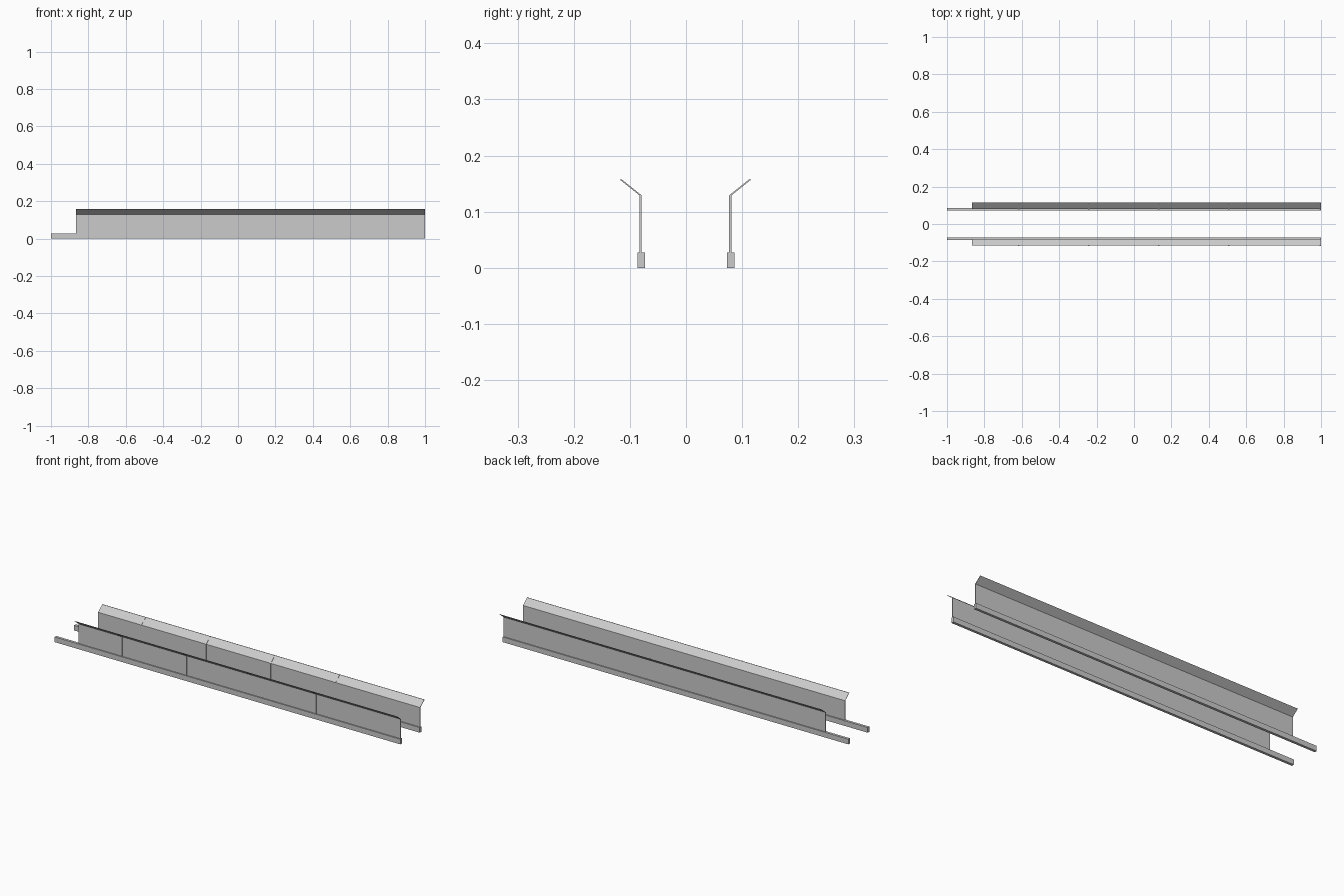
import bpy, bmesh

if "Cube" in bpy.data.objects:
    bpy.data.objects.remove(bpy.data.objects["Cube"])

# One flat grey for the whole barrier
grey = bpy.data.materials.new("light grey")
grey.diffuse_color = (0.6, 0.6, 0.6, 1)
grey.use_nodes = True
grey.node_tree.nodes["Principled BSDF"].inputs["Base Color"].default_value = grey.diffuse_color


def extrude_x(name, profile, x0, x1):
    """Extrude a closed (y, z) profile from x0 to x1."""
    bm = bmesh.new()
    face = bm.faces.new([bm.verts.new((x0, y, z)) for y, z in profile])
    res = bmesh.ops.extrude_face_region(bm, geom=[face])
    moved = [v for v in res["geom"] if isinstance(v, bmesh.types.BMVert)]
    bmesh.ops.translate(bm, verts=moved, vec=(x1 - x0, 0, 0))
    bmesh.ops.recalc_face_normals(bm, faces=bm.faces)
    mesh = bpy.data.meshes.new(name)
    bm.to_mesh(mesh)
    bm.free()
    mesh.materials.append(grey)
    obj = bpy.data.objects.new(name, mesh)
    bpy.context.collection.objects.link(obj)
    return obj


def ribbon(side, y_min, y_max, z_base):
    """Thin upright sheet with its top edge flared outwards."""
    line = [(side * 0.08, z_base), (side * 0.08, 0.129), (side * 0.115, 0.157)]
    return ([(y + y_min, z) for y, z in line]
            + [(y + y_max, z) for y, z in reversed(line)])


for label, side in (("front", -1), ("back", 1)):
    # Base rail, full length
    c, h = side * 0.08, 0.0067
    extrude_x(label + "_rail",
              [(c - h, 0), (c + h, 0), (c + h, 0.027), (c - h, 0.027)], -1, 1)
    # Flared guide panel, starting short of the left rail end
    extrude_x(label + "_panel", ribbon(side, -0.001, 0.001, 0.026), -0.865, 0.999)
    # Thin ribs, on the front-facing side of both panels
    for i, x in enumerate((-0.617, -0.243, 0.131, 0.506, 0.995)):
        extrude_x(f"{label}_rib_{i + 1}", ribbon(side, -0.003, -0.001, 0.027),
                  x - 0.004, x + 0.004)
